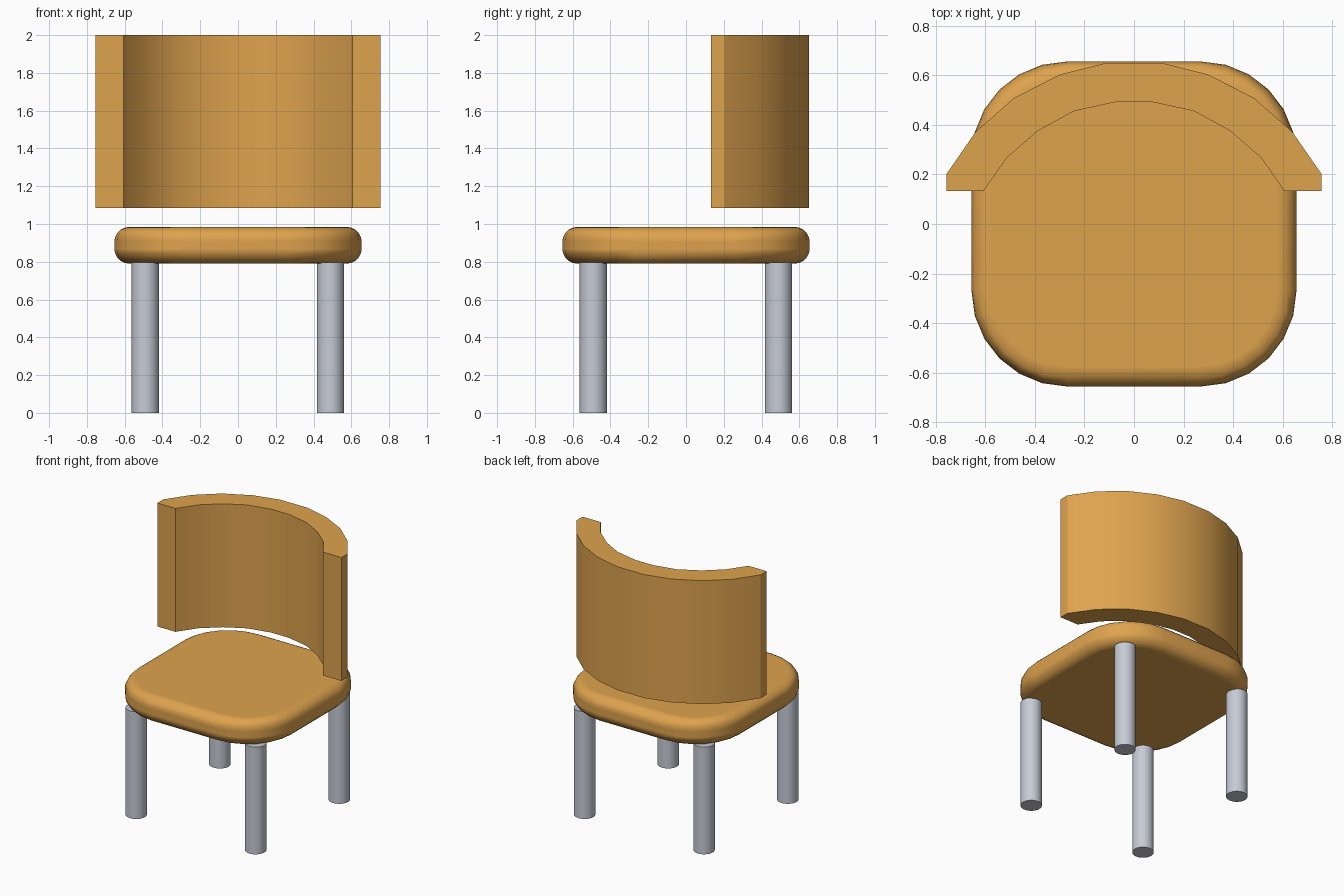
import bpy, bmesh, math

if "Cube" in bpy.data.objects:
    bpy.data.objects.remove(bpy.data.objects["Cube"])


def material(name, rgb):
    m = bpy.data.materials.new(name)
    m.diffuse_color = (*rgb, 1)
    m.use_nodes = True
    m.node_tree.nodes["Principled BSDF"].inputs["Base Color"].default_value = m.diffuse_color
    return m


wood = material("tan wood", (0.73, 0.366, 0.076))
metal = material("grey metal", (0.565, 0.597, 0.665))


def prism(name, outline, z0, z1, mat):
    """Extrude a plan outline from z0 to z1."""
    bm = bmesh.new()
    base = bm.faces.new([bm.verts.new((x, y, z0)) for x, y in outline])
    top = bmesh.ops.extrude_face_region(bm, geom=[base], use_keep_orig=True)["geom"]
    for v in top:
        if isinstance(v, bmesh.types.BMVert):
            v.co.z = z1
    bmesh.ops.recalc_face_normals(bm, faces=bm.faces)
    mesh = bpy.data.meshes.new(name)
    bm.to_mesh(mesh)
    bm.free()
    mesh.materials.append(mat)
    ob = bpy.data.objects.new(name, mesh)
    bpy.context.collection.objects.link(ob)
    for p in mesh.polygons:
        p.use_smooth = True
    return ob


def sharpen(ob, angle):
    bpy.ops.object.select_all(action="DESELECT")
    bpy.context.view_layer.objects.active = ob
    ob.select_set(True)
    bpy.ops.object.shade_smooth_by_angle(angle=math.radians(angle))


# Seat: rounded square cushion with softened rim
R, C, N = 0.385, 0.27, 6
outline = []
for k, (sx, sy) in enumerate([(1, 1), (-1, 1), (-1, -1), (1, -1)]):
    for i in range(N + 1):
        a = math.pi / 2 * (k + i / N)
        outline.append((sx * C + R * math.cos(a), sy * C + R * math.sin(a)))
seat = prism("seat", outline, 0.79, 0.985, wood)
bev = seat.modifiers.new("rim", "BEVEL")
bev.width = 0.08
bev.segments = 5
bev.limit_method = "ANGLE"
bev.angle_limit = math.radians(45)
bev.harden_normals = True

# Backrest: curved shell, half profile mirrored across x
outer = [(0.755, 0.133), (0.755, 0.203), (0.638, 0.372), (0.485, 0.507), (0.3, 0.602), (0.11, 0.65)]
inner = [(0.072, 0.492), (0.242, 0.455), (0.388, 0.375), (0.512, 0.268), (0.606, 0.133)]
mirror = lambda pts: [(-x, y) for x, y in reversed(pts)]
back = prism("backrest", outer + mirror(outer) + mirror(inner) + inner, 1.085, 2.0, wood)
sharpen(back, 30)

# Legs: four round posts
for yname, y in (("front", -0.491), ("back", 0.489)):
    for xname, x in (("left", -0.491), ("right", 0.489)):
        circle = [(x + 0.072 * math.cos(math.tau * i / 32),
                   y + 0.072 * math.sin(math.tau * i / 32)) for i in range(32)]
        sharpen(prism(f"{yname}_{xname}_leg", circle, 0.0, 0.795, metal), 30)
